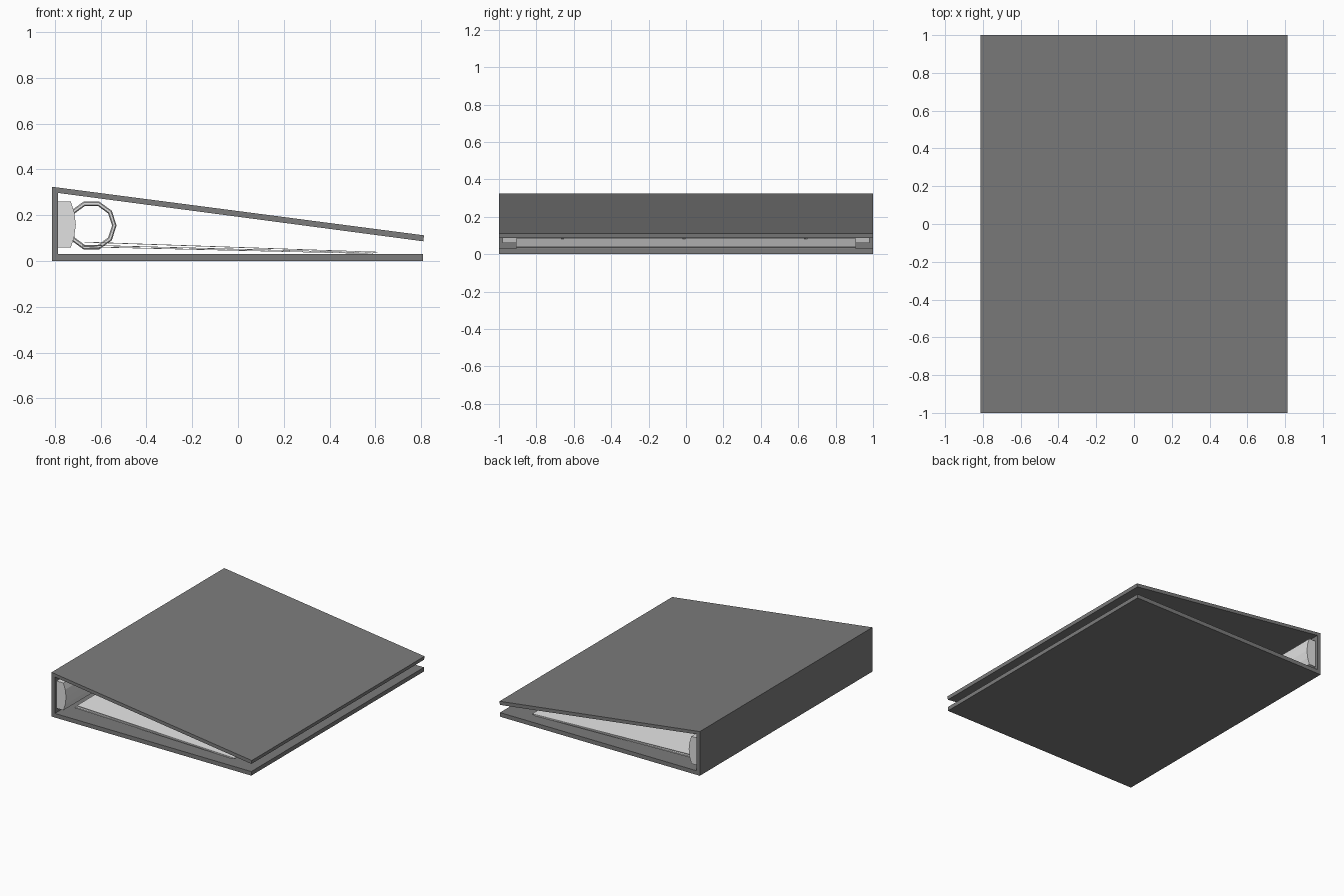
import bpy, bmesh, math
from mathutils import Matrix

if "Cube" in bpy.data.objects:
    bpy.data.objects.remove(bpy.data.objects["Cube"], do_unlink=True)


def material(name, value):
    m = bpy.data.materials.new(name)
    m.use_nodes = True
    colour = (value, value, value, 1)
    m.diffuse_color = colour
    m.node_tree.nodes["Principled BSDF"].inputs["Base Color"].default_value = colour
    return m


cover_grey = material("cover dark grey", 0.2)
metal = material("metal light grey", 0.75)
paper = material("paper white", 0.8)


def finish(name, bm, mat):
    bmesh.ops.recalc_face_normals(bm, faces=bm.faces)
    mesh = bpy.data.meshes.new(name)
    bm.to_mesh(mesh)
    bm.free()
    mesh.materials.append(mat)
    obj = bpy.data.objects.new(name, mesh)
    bpy.context.collection.objects.link(obj)
    return obj


def extrude_profile(name, points, half, mat):
    """Extrude an x-z outline along y, from -half to +half."""
    bm = bmesh.new()
    face = bm.faces.new([bm.verts.new((x, -half, z)) for x, z in points])
    new = bmesh.ops.extrude_face_region(bm, geom=[face])["geom"]
    verts = [v for v in new if isinstance(v, bmesh.types.BMVert)]
    bmesh.ops.translate(bm, verts=verts, vec=(0, 2 * half, 0))
    return finish(name, bm, mat)


# Folded cover: bottom board, spine and sloping top board
extrude_profile("cover", [
    (-0.812, 0), (0.808, 0), (0.808, 0.03), (-0.785, 0.03),
    (-0.785, 0.297), (0.809, 0.086), (0.812, 0.112), (-0.812, 0.324)],
    1.0, cover_grey)

# Ring mechanism rail fixed to the spine, with a bowed face
extrude_profile("ring_rail", [
    (-0.786, 0.06), (-0.73, 0.06), (-0.715, 0.105), (-0.708, 0.16),
    (-0.715, 0.215), (-0.73, 0.26), (-0.786, 0.26)],
    0.98, metal)


# Ten-sided rings
def ring(name, y, sides=10, tube_sides=6, radius=0.1, tube=0.01):
    bm = bmesh.new()
    loops = []
    for i in range(sides):
        a = math.tau * i / sides
        loop = []
        for j in range(tube_sides):
            b = math.tau * j / tube_sides
            r = radius + tube * math.cos(b)
            loop.append(bm.verts.new((r * math.cos(a), tube * math.sin(b), r * math.sin(a))))
        loops.append(loop)
    for i in range(sides):
        p, q = loops[i], loops[(i + 1) % sides]
        for j in range(tube_sides):
            k = (j + 1) % tube_sides
            bm.faces.new((p[j], p[k], q[k], q[j]))
    bmesh.ops.transform(bm, matrix=Matrix.Translation((-0.64, y, 0.155)), verts=bm.verts)
    finish(name, bm, metal)


for label, y in (("front", -0.66), ("middle", -0.01), ("back", 0.64)):
    ring(label + "_ring", y)


# Loose sheets resting in the rings, sloping down to the open side
def sheet(name, x0, z0, x1, z1, thickness=0.003):
    extrude_profile(name, [(x0, z0), (x1, z1), (x1, z1 + thickness), (x0, z0 + thickness)],
                    0.91, paper)


sheet("lower_sheet", -0.69, 0.061, 0.59, 0.031)
sheet("middle_sheet", -0.68, 0.068, 0.6, 0.034)
sheet("upper_sheet", -0.67, 0.081, 0.61, 0.037)
